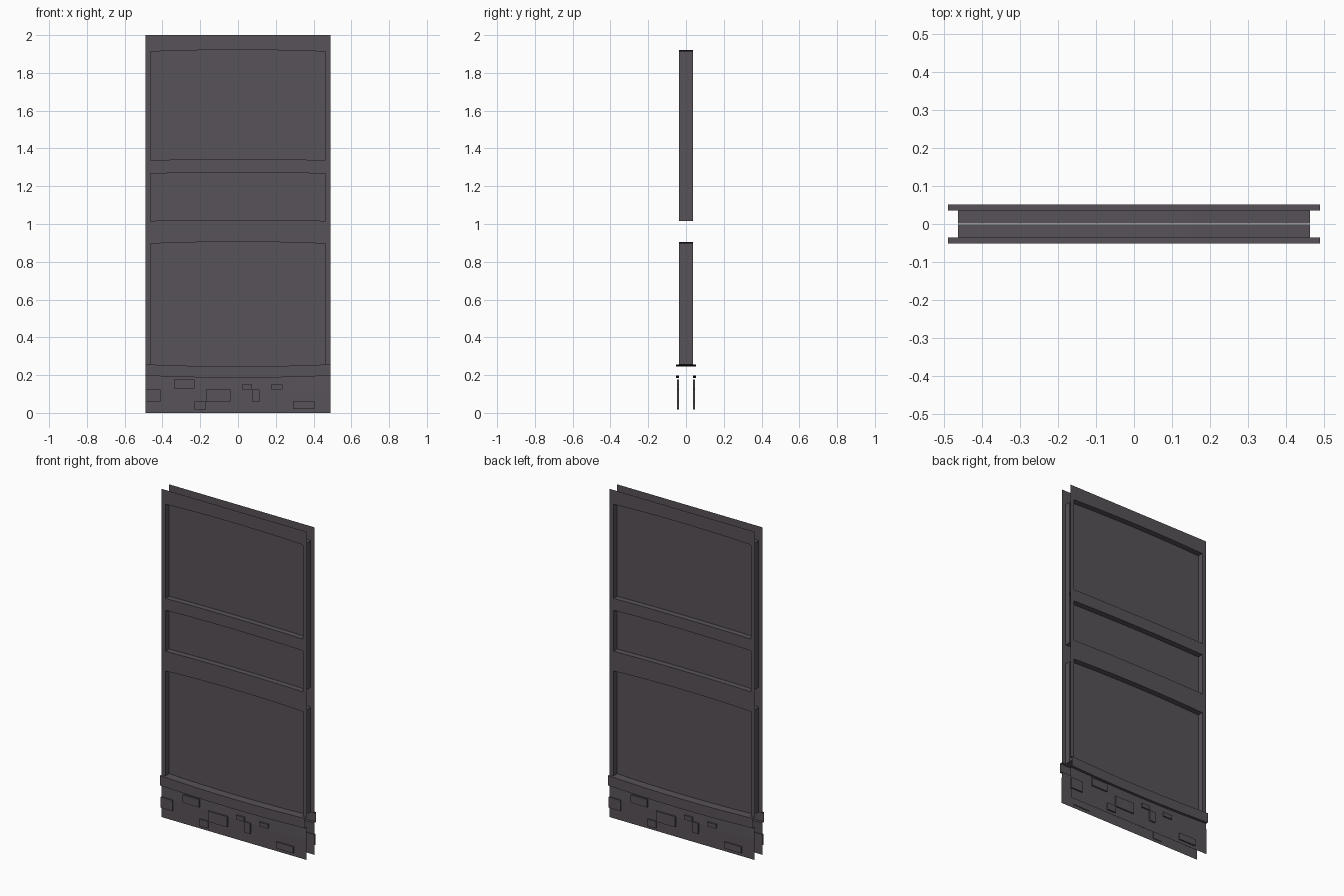
import bpy, bmesh, math
from mathutils import Matrix

if "Cube" in bpy.data.objects:
    bpy.data.objects.remove(bpy.data.objects["Cube"])

stone = bpy.data.materials.new("dark_mauve_grey")
stone.diffuse_color = (0.096, 0.084, 0.098, 1)
stone.use_nodes = True
stone.node_tree.nodes["Principled BSDF"].inputs["Base Color"].default_value = stone.diffuse_color

W, P = 0.49, 0.464            # half width of wall, half width of recesses
FACE, DEEP, LIP = -0.036, -0.001, -0.052
XS = [-P, -0.31, -0.15, 0, 0.15, 0.31, P]
FULL = [-W] + XS + [W]


def bow(z, rise):
    """Gently arched horizontal edge."""
    return lambda x: z + rise * (1 - (x / W) ** 2)


# edges from bottom to top
TRIM_LO, TRIM_HI = bow(0.197, -0.011), bow(0.257, -0.011)
A_TOP = bow(0.895, 0.011)
B_BOT, B_TOP = bow(1.016, 0.006), bow(1.266, 0.007)
C_BOT, C_TOP = bow(1.338, 0.005), bow(1.912, 0.010)
TOP, GROUND = bow(2.0, 0), bow(0, 0)


def strip(bm, xs, y0, f0, y1, f1):
    """Row of quads between two edges."""
    a = [bm.verts.new((x, y0, f0(x))) for x in xs]
    b = [bm.verts.new((x, y1, f1(x))) for x in xs]
    for i in range(len(xs) - 1):
        bm.faces.new((a[i], a[i + 1], b[i + 1], b[i]))


def reveal(bm, x, z0, z1):
    """Upright side wall of a recess."""
    pts = [(x, FACE, z0), (x, DEEP, z0), (x, DEEP, z1), (x, FACE, z1)]
    if x > 0:
        pts.reverse()
    bm.faces.new([bm.verts.new(p) for p in pts])


def finish(bm, name):
    """Make the front part and its half-turn copy on the back."""
    bmesh.ops.remove_doubles(bm, verts=bm.verts, dist=1e-5)
    for side, ang in (("front", 0), ("back", math.pi)):
        me = bpy.data.meshes.new(f"{side}_{name}")
        bm.to_mesh(me)
        me.transform(Matrix.Rotation(ang, 4, 'Z'))
        me.materials.append(stone)
        ob = bpy.data.objects.new(me.name, me)
        bpy.context.collection.objects.link(ob)
    bm.free()


# frame: stiles, rails and reveals
bm = bmesh.new()
for s in (-1, 1):
    strip(bm, sorted((s * W, s * P)), FACE, TRIM_HI, FACE, TOP)
    reveal(bm, s * P, TRIM_HI(P), A_TOP(P))
    reveal(bm, s * P, B_BOT(P), C_TOP(P))
for lo, hi in ((A_TOP, B_BOT), (B_TOP, C_BOT), (C_TOP, TOP)):
    strip(bm, XS, FACE, lo, FACE, hi)
for e in (A_TOP, B_TOP, C_TOP):
    strip(bm, XS, DEEP, e, FACE, e)
for e in (B_BOT, C_BOT):
    strip(bm, XS, FACE, e, DEEP, e)
finish(bm, "frame")

# recessed panels
bm = bmesh.new()
for lo, hi in ((TRIM_HI, A_TOP), (B_BOT, B_TOP), (C_BOT, C_TOP)):
    strip(bm, XS, DEEP, lo, DEEP, hi)
finish(bm, "panels")

# trim band above the base
bm = bmesh.new()
strip(bm, FULL, FACE, TRIM_LO, LIP, TRIM_LO) 
bmesh.ops.reverse_faces(bm, faces=bm.faces)
strip(bm, FULL, LIP, TRIM_LO, LIP, TRIM_HI)
strip(bm, FULL, LIP, TRIM_HI, FACE, TRIM_HI)
strip(bm, XS, FACE, TRIM_HI, DEEP, TRIM_HI)
finish(bm, "trim")

# base sheet, leaning in slightly at the top
bm = bmesh.new()
MID = bow(0.12, 0)
strip(bm, FULL, -0.040, GROUND, -0.040, MID)
strip(bm, FULL, -0.040, MID, FACE, TRIM_LO)
finish(bm, "base")

# raised stone blocks in three courses
bm = bmesh.new()
BLOCKS = [(-0.49, -0.41, 0.06, 0.125), (-0.34, -0.23, 0.13, 0.178),
          (-0.17, -0.04, 0.06, 0.125), (-0.23, -0.17, 0.018, 0.06),
          (0.02, 0.075, 0.125, 0.15), (0.075, 0.115, 0.06, 0.125),
          (0.175, 0.235, 0.125, 0.15), (0.29, 0.405, 0.02, 0.06)]
for x0, x1, z0, z1 in BLOCKS:
    m = (Matrix.Translation(((x0 + x1) / 2, -0.042, (z0 + z1) / 2))
         @ Matrix.Diagonal((x1 - x0, 0.012, z1 - z0, 1)))
    bmesh.ops.create_cube(bm, size=1, matrix=m)
finish(bm, "stone_blocks")
